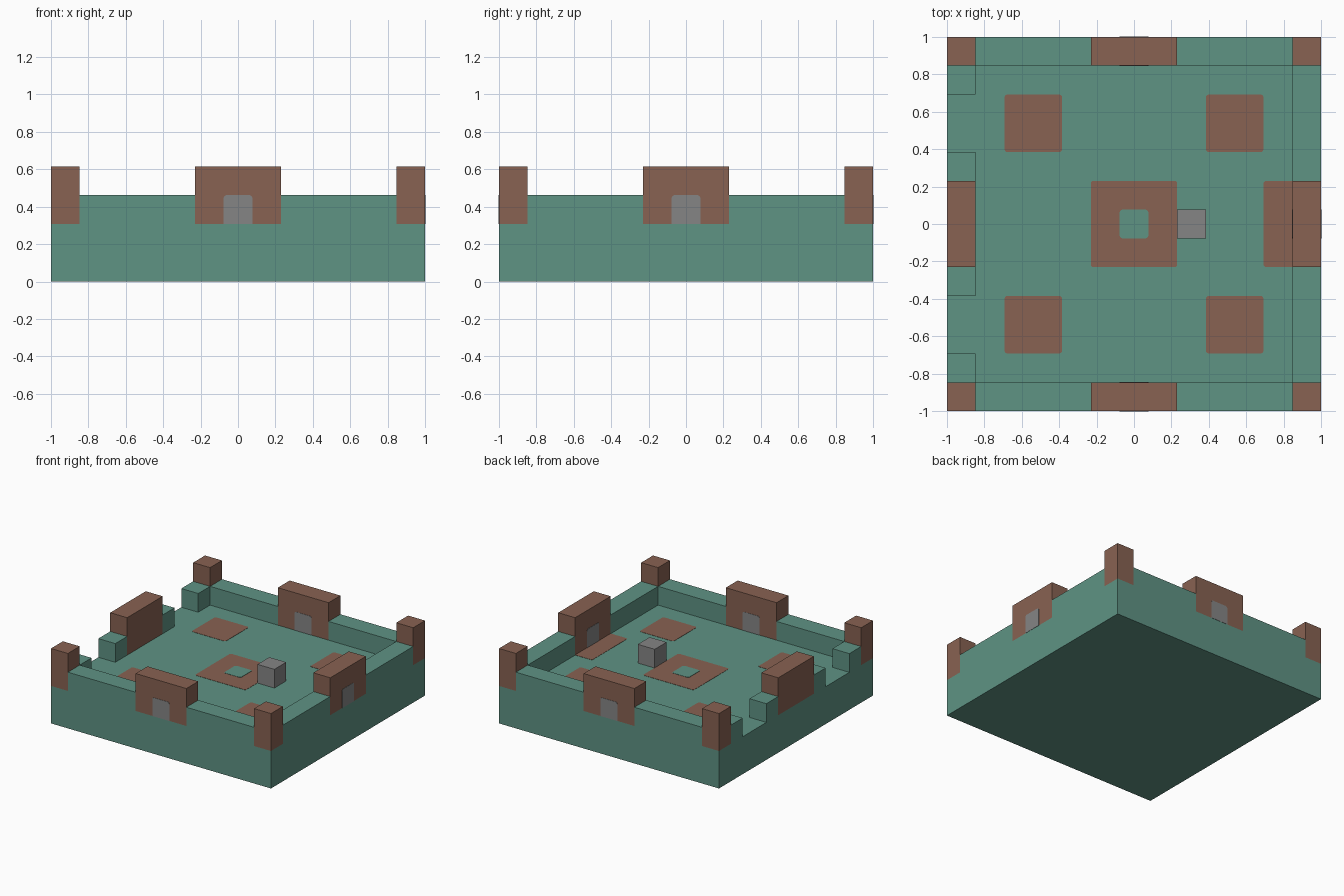
import bpy, bmesh, math
from mathutils import Matrix, Vector

cube = bpy.data.objects.get("Cube")
if cube:
    bpy.data.objects.remove(cube, do_unlink=True)

C = 2 / 13           # one grid cell
FLOOR = 2 * C        # courtyard level
SKIN = 0.002         # thickness of painted plates
ROUND = 0.015        # corner radius of painted plates


def material(name, color):
    m = bpy.data.materials.new(name)
    m.use_nodes = True
    m.diffuse_color = (*color, 1)
    m.node_tree.nodes["Principled BSDF"].inputs["Base Color"].default_value = (*color, 1)
    return m


GREEN = material("sage green", (0.114, 0.292, 0.231))
BROWN = material("clay brown", (0.246, 0.122, 0.084))
GREY = material("stone grey", (0.235, 0.235, 0.235))


def finish(name, bm, mat):
    bmesh.ops.recalc_face_normals(bm, faces=bm.faces)
    me = bpy.data.meshes.new(name)
    bm.to_mesh(me)
    bm.free()
    me.materials.append(mat)
    ob = bpy.data.objects.new(name, me)
    bpy.context.collection.objects.link(ob)
    return ob


def block(name, mat, x, y, z):
    """Box spanning the given ranges, in cells."""
    bm = bmesh.new()
    bmesh.ops.create_cube(bm, size=1)
    for v in bm.verts:
        v.co = Vector([C * (r[0] + (c + 0.5) * (r[1] - r[0]))
                       for c, r in zip(v.co, (x, y, z))])
    return finish(name, bm, mat)


def plate(name, mat, w, h, matrix, thick=SKIN, rounded=(1, 1, 1, 1)):
    """Thin rectangle with selected rounded corners, centred on its local origin."""
    bm = bmesh.new()
    pts = []
    for i, (sx, sy) in enumerate(((1, 1), (-1, 1), (-1, -1), (1, -1))):
        r = ROUND * rounded[i]
        centre = Vector((sx * (w / 2 - r), sy * (h / 2 - r), 0))
        for k in range(4 if r else 1):
            a = math.radians(90 * i + 30 * k)
            pts.append(centre + r * Vector((math.cos(a), math.sin(a), 0)))
    face = bm.faces.new([bm.verts.new(p) for p in pts])
    out = bmesh.ops.extrude_face_region(bm, geom=[face])["geom"]
    for v in out:
        if isinstance(v, bmesh.types.BMVert):
            v.co.z += thick
    bm.transform(matrix)
    return finish(name, bm, mat)


# Foundation with the courtyard on top
block("foundation", GREEN, (-6.5, 6.5), (-6.5, 6.5), (0, 2))

# Corner towers
for sx, nx in ((-1, "right"), (1, "left")):
    for sy, ny in ((-1, "front"), (1, "back")):
        block(f"{ny}_{nx}_tower", BROWN, sorted((sx * 5.5, sx * 6.5)),
              sorted((sy * 5.5, sy * 6.5)), (2, 4))

# Front and back walls with gates
for s, side in ((-1, "front"), (1, "back")):
    span = sorted((s * 5.5, s * 6.5))
    block(f"{side}_gate", BROWN, (-1.5, 1.5), span, (2, 4))
    block(f"{side}_wall_right", GREEN, (-5.5, -1.5), span, (2, 3))
    block(f"{side}_wall_left", GREEN, (1.5, 5.5), span, (2, 3))

# Side gates, full left wall, broken right wall
block("left_gate", BROWN, (5.5, 6.5), (-1.5, 1.5), (2, 4))
block("right_gate", BROWN, (-6.5, -5.5), (-1.5, 1.5), (2, 4))
for s, end in ((-1, "front"), (1, "back")):
    block(f"left_wall_{end}", GREEN, (5.5, 6.5), sorted((s * 1.5, s * 5.5)), (2, 3))
    for a in (1.5, 4.5):
        block(f"right_wall_stub_{end}", GREEN, (-6.5, -5.5),
              sorted((s * a, s * (a + 1))), (2, 3))

# Doors on both faces of the front, left and back gates
for turn, side in ((0, "front"), (90, "left"), (180, "back")):
    spin = Matrix.Rotation(math.radians(turn), 4, 'Z')
    upright = Matrix.Rotation(math.radians(90), 4, 'X')
    for d, flip, where in ((-6.5, 0, "outer"), (-5.5, 180, "inner")):
        m = (spin @ Matrix.Translation((0, d * C, 2.5 * C))
             @ Matrix.Rotation(math.radians(flip), 4, 'Z') @ upright)
        plate(f"{side}_{where}_door", GREY, C, C, m, rounded=(1, 1, 0, 0))


def floor_at(x, y):
    return Matrix.Translation((x * C, y * C, FLOOR))


# Floor patches: four squares, centre ring and the left gate apron
for x in (-3.5, 3.5):
    for y in (-3.5, 3.5):
        plate("floor_square", BROWN, 2 * C, 2 * C, floor_at(x, y))
plate("centre_square", BROWN, 3 * C, 3 * C, floor_at(0, 0))
plate("centre_square_middle", GREEN, C, C, floor_at(0, 0), 2 * SKIN)
plate("gate_apron", BROWN, C, 3 * C, floor_at(5, 0), rounded=(0, 1, 1, 0))

# Stone block beside the centre
block("stone_block", GREY, (1.5, 2.5), (-0.5, 0.5), (2, 3))
